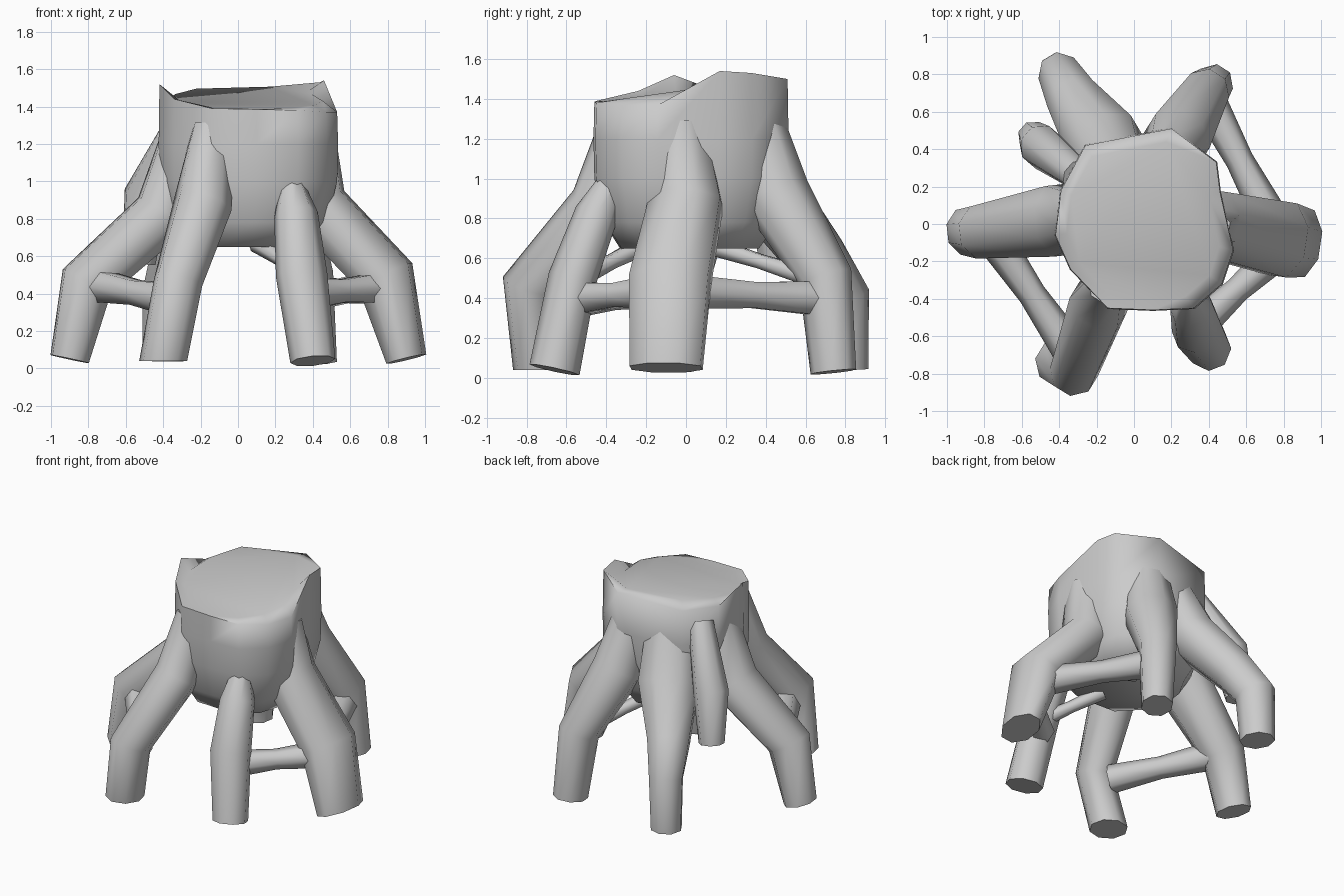
import bpy
import bmesh
import math
from mathutils import Vector

cube = bpy.data.objects.get("Cube")
if cube:
    bpy.data.objects.remove(cube, do_unlink=True)

grey = bpy.data.materials.new("stump_grey")
grey.use_nodes = True
colour = (0.6, 0.6, 0.6, 1)
grey.diffuse_color = colour
grey.node_tree.nodes["Principled BSDF"].inputs["Base Color"].default_value = colour


def loft(name, rings):
    """Skin a list of equal rings and close both ends."""
    bm = bmesh.new()
    loops = [[bm.verts.new(p) for p in ring] for ring in rings]
    n = len(rings[0])
    for a, b in zip(loops, loops[1:]):
        for i in range(n):
            j = (i + 1) % n
            bm.faces.new((a[i], a[j], b[j], b[i]))
    bm.faces.new(loops[0])
    bm.faces.new(loops[-1])
    bmesh.ops.recalc_face_normals(bm, faces=bm.faces)
    mesh = bpy.data.meshes.new(name)
    bm.to_mesh(mesh)
    bm.free()
    mesh.materials.append(grey)
    obj = bpy.data.objects.new(name, mesh)
    bpy.context.collection.objects.link(obj)
    bpy.ops.object.select_all(action="DESELECT")
    obj.select_set(True)
    bpy.context.view_layer.objects.active = obj
    bpy.ops.object.shade_smooth_by_angle(angle=math.radians(75))


def limb(name, stations, sides=8):
    """Loft along stations of (x, y, z, half depth, half width)."""
    pts = [Vector(s[:3]) for s in stations]
    out = pts[-1] - pts[0]
    side = Vector((-out.y, out.x, 0)).normalized()
    grow = 1 / math.cos(math.pi / sides)
    rings = []
    for k, (p, s) in enumerate(zip(pts, stations)):
        before = p - pts[k - 1] if k else pts[1] - p
        after = pts[k + 1] - p if k + 1 < len(pts) else before
        t = before.normalized() + after.normalized()
        normal = side.cross(t).normalized()
        ring = []
        for i in range(sides):
            a = (i + 0.5) * math.tau / sides
            ring.append(p + normal * math.cos(a) * s[3] * grow
                        + side * math.sin(a) * s[4] * grow)
        rings.append(ring)
    loft(name, rings)


# Trunk: uneven sawn rim, tapered underside, slanted top
rim = [Vector(p) for p in (
    (.53, -.14, 1.37), (.46, .17, 1.54), (.44, .33, 1.53), (.2, .51, 1.5),
    (-.26, .42, 1.45), (-.39, .18, 1.43), (-.42, -.06, 1.52), (-.34, -.24, 1.44),
    (-.14, -.45, 1.39), (.1, -.46, 1.385), (.32, -.45, 1.38), (.47, -.32, 1.37))]


def level(scale, z):
    return [Vector((p.x * scale, p.y * scale, z)) for p in rim]


top = [Vector((p.x * .86, p.y * .86, 1.445 + .12 * p.y)) for p in rim]
loft("trunk", [level(.72, .65), level(.9, .78), level(1.0, 1.0),
               level(1.01, 1.2), rim, top])

# Roots: buried ridge, shoulder, knee, foot
roots = {
    "left_root": [(.36, -.02, 1.27, .15, .12), (.42, 0, .88, .155, .18),
                  (.79, -.08, .49, .15, .2), (.9, -.1, .05, .1, .18)],
    "right_root": [(-.27, .03, 1.22, .14, .14), (-.4, .02, .83, .15, .19),
                   (-.81, -.04, .46, .14, .14), (-.9, -.04, .05, .1, .12)],
    "front_right_root": [(-.13, -.3, 1.27, .13, .1), (-.19, -.43, .87, .14, .15),
                         (-.32, -.79, .46, .13, .12), (-.4, -.74, .04, .12, .12)],
    "front_left_root": [(.28, -.35, 1.02, .06, .05), (.31, -.45, .82, .1, .11),
                        (.34, -.57, .5, .11, .13), (.4, -.66, .04, .12, .11)],
    "back_left_root": [(.16, .33, 1.32, .14, .12), (.23, .45, .92, .16, .17),
                       (.38, .7, .5, .13, .12), (.42, .74, .03, .11, .1)],
    "back_right_root": [(-.1, .3, 1.27, .12, .17), (-.16, .43, .9, .16, .2),
                        (-.32, .66, .6, .14, .14), (-.39, .79, .4, .13, .11),
                        (-.4, .8, .04, .11, .1)],
    "hanging_root": [(-.31, .27, 1.33, .06, .08), (-.49, .41, .92, .12, .11),
                     (-.53, .46, .57, .09, .08)],
}
for name, stations in roots.items():
    limb(name, stations)

# Thin cross roots tying the main roots together
links = {
    "front_left_link": ((.37, -.52, .4), (.74, -.18, .43), .06),
    "front_right_link": ((-.35, -.66, .37), (-.74, -.09, .44), .065),
    "back_left_link": ((.4, .65, .4), (.73, .03, .43), .065),
    "inner_back_link": ((.1, .1, .67), (.38, .64, .5), .035),
    "inner_front_link": ((.1, -.2, .67), (.36, -.54, .5), .035),
}
for name, (a, b, r) in links.items():
    mid = [(p + q) / 2 for p, q in zip(a, b)]
    limb(name, [(*a, r * 1.3, r * 1.3), (*mid, r, r), (*b, r * 1.3, r * 1.3)],
         sides=6)
